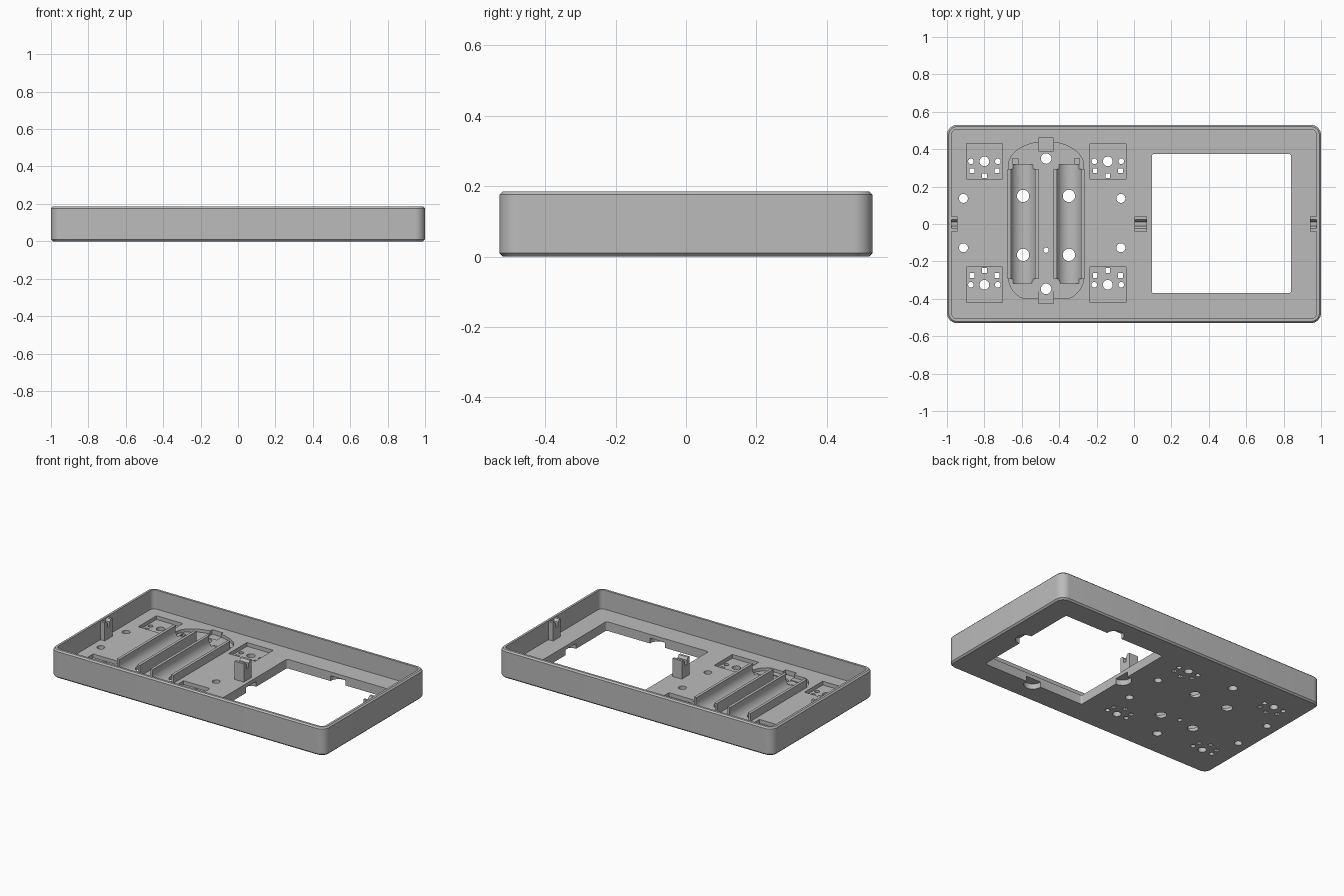
import bpy, bmesh, math

if "Cube" in bpy.data.objects:
    bpy.data.objects.remove(bpy.data.objects["Cube"])

grey = bpy.data.materials.new("plain grey")
grey.diffuse_color = (0.5, 0.5, 0.5, 1)
grey.use_nodes = True
grey.node_tree.nodes["Principled BSDF"].inputs["Base Color"].default_value = grey.diffuse_color


def finish(name, bm):
    bmesh.ops.recalc_face_normals(bm, faces=bm.faces)
    me = bpy.data.meshes.new(name)
    bm.to_mesh(me)
    bm.free()
    ob = bpy.data.objects.new(name, me)
    bpy.context.collection.objects.link(ob)
    me.materials.append(grey)
    return ob


def loft(name, rings):
    """Skin a stack of equal-length rings and cap both ends."""
    bm = bmesh.new()
    vs = [[bm.verts.new(p) for p in ring] for ring in rings]
    n = len(vs[0])
    for a, b in zip(vs, vs[1:]):
        for i in range(n):
            j = (i + 1) % n
            bm.faces.new((a[i], a[j], b[j], b[i]))
    bm.faces.new(vs[0][::-1])
    bm.faces.new(vs[-1])
    return finish(name, bm)


def prism(name, pts, z0, z1):
    return loft(name, [[(x, y, z) for x, y in pts] for z in (z0, z1)])


def rounded(x0, x1, y0, y1, r, seg=8):
    pts = []
    for k, (cx, cy) in enumerate([(x1 - r, y1 - r), (x0 + r, y1 - r), (x0 + r, y0 + r), (x1 - r, y0 + r)]):
        for i in range(seg + 1):
            a = math.pi / 2 * (k + i / seg)
            pts.append((cx + r * math.cos(a), cy + r * math.sin(a)))
    return pts


def rect(x0, x1, y0, y1):
    return [(x0, y0), (x1, y0), (x1, y1), (x0, y1)]


def circle(cx, cy, r, n=32):
    return [(cx + r * math.cos(2 * math.pi * i / n), cy + r * math.sin(2 * math.pi * i / n)) for i in range(n)]


def cut(target, cutter):
    m = target.modifiers.new("cut", 'BOOLEAN')
    m.operation, m.solver, m.object = 'DIFFERENCE', 'EXACT', cutter
    bpy.context.view_layer.objects.active = target
    bpy.ops.object.modifier_apply(modifier="cut")
    bpy.data.objects.remove(cutter)


def pocket(pts, z0, z1=0.1):
    cut(tray, prism("cutter", pts, z0, z1))


def hole(x, y, r):
    pocket(circle(x, y, r), -0.05)


def cell(cx):
    """Horizontal cylinder in the shape of one battery."""
    prof = circle(cx, 0.085, 0.07, 48)
    return loft("cutter", [[(x, y, z) for x, z in prof] for y in (-0.318, 0.318)])


# Tray shell: chamfered outer wall, rim, inner wall and floor
FLOOR = 0.06
sections = [(0.01, 0), (0, 0.01), (0, 0.176), (0.009, 0.185), (0.024, 0.185), (0.024, FLOOR)]
tray = loft("tray", [[(x, y, z) for x, y in rounded(-1 + d, 1 - d, -0.53 + d, 0.53 - d, 0.055 - d)]
                     for d, z in sections])

# Screen window with finger notches underneath
pocket(rounded(0.095, 0.84, -0.37, 0.375, 0.012, 4), -0.05)
for x, y in [(0.845, 0), (0.09, 0), (0.467, 0.38), (0.467, -0.375)]:
    pocket(circle(x, y, 0.055), -0.05, 0.035)

# Battery bay recess with an arched outline
CX = -0.47
bay = []
for i in range(33):
    a = math.pi * i / 32
    bay.append((CX + 0.2 * math.cos(a), 0.315 + 0.125 * math.sin(a)))
for i in range(33):
    a = math.pi * (1 + i / 32)
    bay.append((CX + 0.2 * math.cos(a), max(-0.395, -0.29 + 0.14 * math.sin(a))))
pocket(bay, 0.04)
pocket(rect(-0.51, -0.43, 0.39, 0.46), 0.03)
pocket(rect(-0.51, -0.43, -0.425, -0.34), 0.03)
pocket(rect(-0.572, -0.368, -0.36, -0.305), 0.034)
for x in (-0.635, -0.305):
    pocket(rect(x - 0.014, x + 0.014, 0.322, 0.35), 0.03)

# Battery troughs and the ribs that grip each cell
for side, cx in (("left", -0.593), ("right", -0.348)):
    cut(tray, cell(cx))
    for s, word in ((-1, "outer"), (1, "inner")):
        a, b = sorted((cx + s * 0.05, cx + s * 0.083))
        rib = prism(f"{side}_battery_rib_{word}", rect(a, b, -0.295, 0.295), 0.036, 0.112)
        cut(rib, cell(cx))
    for y in (0.15, -0.165):
        hole(cx, y, 0.033)

# Screw and wire holes
for x, y, r in [(CX, 0.35, 0.028), (CX, -0.347, 0.028), (CX, -0.14, 0.014)]:
    hole(x, y, r)
for x in (-0.912, -0.07):
    for y in (0.137, -0.127):
        hole(x, y, 0.024)

# Four switch pockets with pin holes
for cx in (-0.8, -0.14):
    for cy, s in ((0.335, 1), (-0.325, -1)):
        pocket(rect(cx - 0.096, cx + 0.096, cy - 0.095, cy + 0.095), 0.035)
        hole(cx, cy, 0.026)
        for d in (-0.072, 0.072):
            hole(cx + d, cy, 0.015)
        for dx, dy in ((-0.067, -0.05), (0.067, -0.05), (0, -0.077)):
            x, y = cx + dx, cy + s * dy
            pocket(rect(x - 0.013, x + 0.013, y - 0.013, y + 0.013), -0.05)

# Forked clip posts
half = [(0.04, 0.05), (0.04, 0.18), (0.024, 0.18), (0.012, 0.165), (0.012, 0.135)]
fork = half + [(-y, z) for y, z in reversed(half)]
for name, x0, x1 in (("left", -0.982, -0.945), ("middle", 0.002, 0.07), ("right", 0.942, 0.982)):
    loft(f"{name}_clip_post", [[(x, y, z) for y, z in fork] for x in (x0, x1)])

# Smooth the curved walls, keep hard edges
for ob in bpy.data.objects:
    ob.select_set(True)
bpy.context.view_layer.objects.active = tray
bpy.ops.object.shade_smooth_by_angle(angle=math.radians(30))
